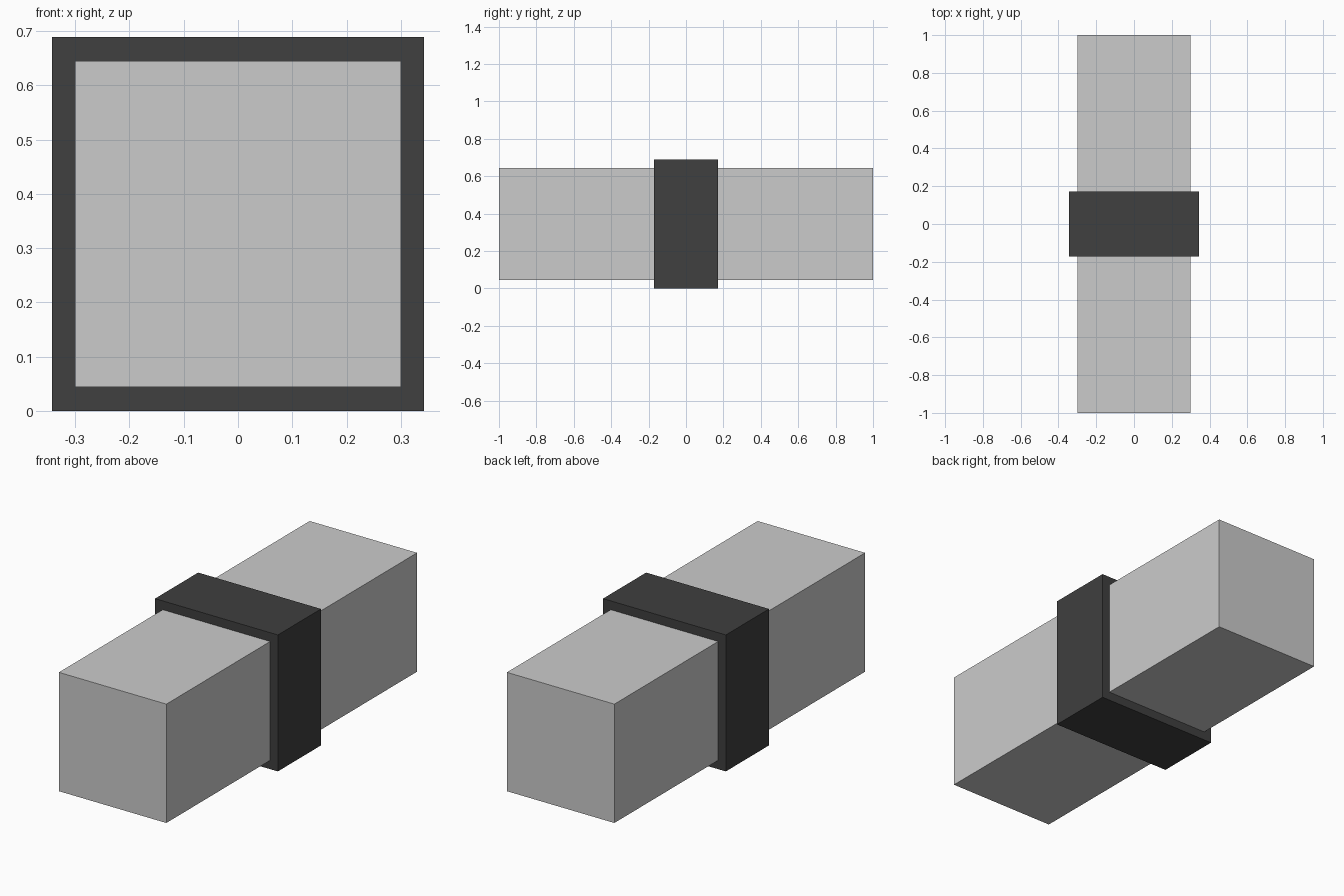
import bpy

if "Cube" in bpy.data.objects:
    bpy.data.objects.remove(bpy.data.objects["Cube"])

CENTRE_Z = 0.3445


def box(name, size):
    """Axis-aligned box centred on the beam's axis."""
    bpy.ops.mesh.primitive_cube_add(size=1, location=(0, 0, CENTRE_Z))
    obj = bpy.context.object
    obj.name = name
    obj.scale = size
    bpy.ops.object.transform_apply(location=False, rotation=False, scale=True)
    return obj


# Long square beam
box("beam", (0.6, 2.0, 0.6))

# Dark band wrapped around the middle
band = box("band", (0.686, 0.344, 0.689))
dark = bpy.data.materials.new("dark_grey")
dark.diffuse_color = (0.05, 0.05, 0.05, 1)
dark.use_nodes = True
dark.node_tree.nodes["Principled BSDF"].inputs["Base Color"].default_value = dark.diffuse_color
band.data.materials.append(dark)
